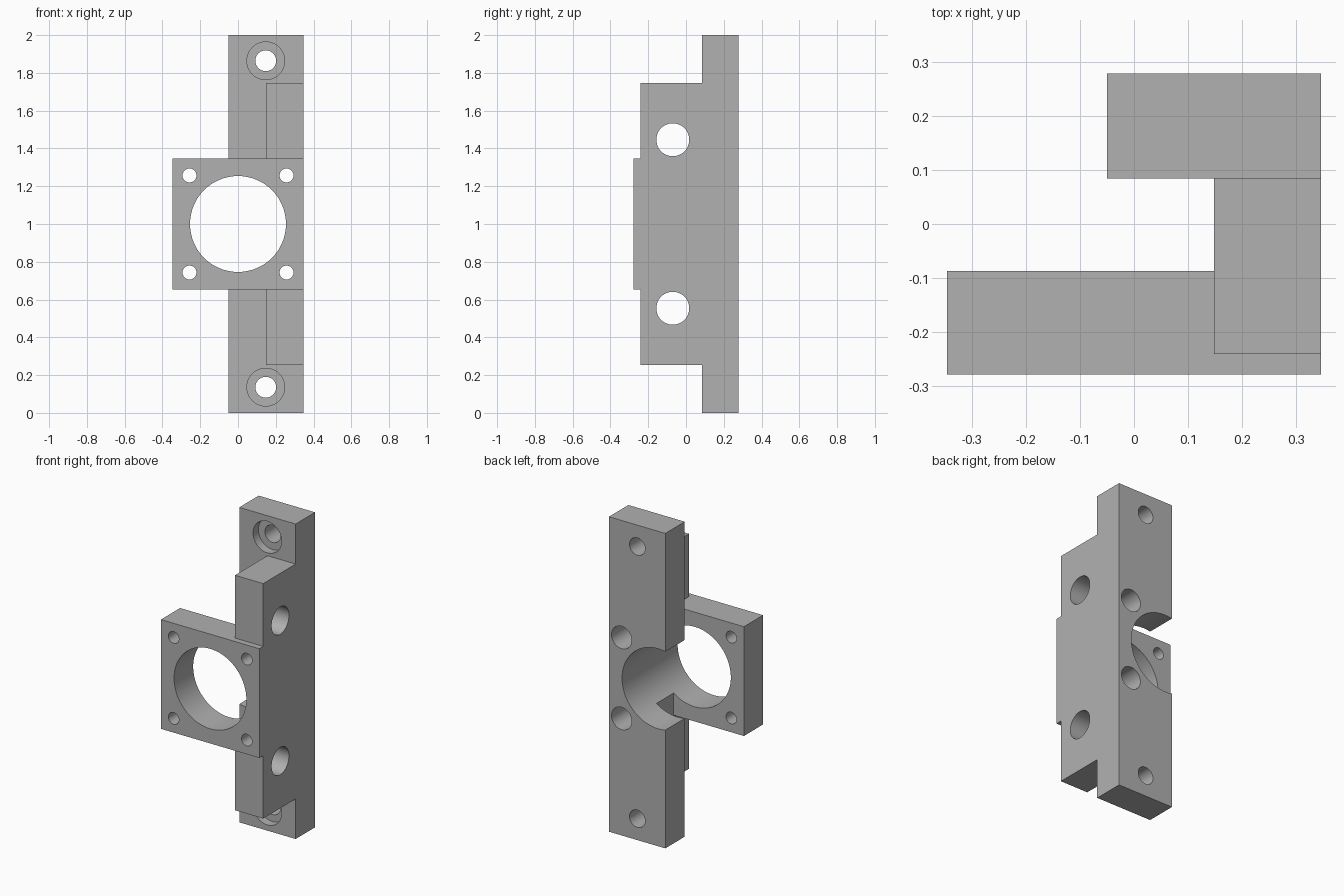
import bpy
import math
from mathutils import Vector

if "Cube" in bpy.data.objects:
    bpy.data.objects.remove(bpy.data.objects["Cube"], do_unlink=True)

grey = bpy.data.materials.new("plain grey")
grey.use_nodes = True
colour = (0.44, 0.44, 0.44, 1)
grey.diffuse_color = colour
grey.node_tree.nodes["Principled BSDF"].inputs["Base Color"].default_value = colour

MID = 1.0              # height of the symmetry plane
RIGHT = 0.346          # shared outer side
BACK, FRONT = 0.279, -0.279
PLATE_REAR = -0.087    # rear face of the motor plate
BACK_FRONT = 0.084     # front face of the mounting bar
Y_AXIS = (math.pi / 2, 0, 0)
X_AXIS = (0, math.pi / 2, 0)


def box(name, x0, x1, y0, y1, half_height):
    bpy.ops.mesh.primitive_cube_add(size=1, location=((x0 + x1) / 2, (y0 + y1) / 2, MID))
    ob = bpy.context.object
    ob.name = name
    ob.scale = (x1 - x0, y1 - y0, 2 * half_height)
    bpy.ops.object.transform_apply(location=True, rotation=False, scale=True)
    ob.data.materials.append(grey)
    return ob


def combine(target, other, operation):
    mod = target.modifiers.new(operation.lower(), "BOOLEAN")
    mod.operation = operation
    mod.solver = "EXACT"
    mod.object = other
    bpy.ops.object.select_all(action="DESELECT")
    target.select_set(True)
    bpy.context.view_layer.objects.active = target
    bpy.ops.object.modifier_apply(modifier=mod.name)
    bpy.data.objects.remove(other, do_unlink=True)


def drill(target, start, end, radius, rotation, sides=48):
    a, b = Vector(start), Vector(end)
    bpy.ops.mesh.primitive_cylinder_add(vertices=sides, radius=radius, depth=(b - a).length,
                                        location=(a + b) / 2, rotation=rotation)
    cutter = bpy.context.object
    cutter.name = "drill_cutter"
    cutter.hide_render = True
    cutter.data.materials.append(grey)
    combine(target, cutter, "DIFFERENCE")


# Solid body: mounting bar, side web and square motor plate
bracket = box("mounting_bracket", -0.05, RIGHT, BACK_FRONT, BACK, 1.0)
combine(bracket, box("side_web", 0.148, RIGHT, -0.241, BACK_FRONT + 0.05, 0.746), "UNION")
combine(bracket, box("motor_plate", -RIGHT, RIGHT, FRONT, PLATE_REAR, 0.347), "UNION")

# Large central bore through everything
drill(bracket, (0, -0.5, MID), (0, 0.5, MID), 0.254, Y_AXIS, 96)

for side in (-1, 1):
    # Counterbored mounting holes at the bar ends
    z = MID + side * 0.864
    drill(bracket, (0.147, -0.1, z), (0.147, 0.4, z), 0.055, Y_AXIS)
    drill(bracket, (0.147, -0.1, z), (0.147, BACK_FRONT + 0.054, z), 0.1, Y_AXIS)
    # Cross holes through the web
    z = MID + side * 0.446
    drill(bracket, (0, -0.07, z), (0.5, -0.07, z), 0.087, X_AXIS)
    # Corner screw holes, with wide access bores from the back
    z = MID + side * 0.257
    for x in (-0.257, 0.257):
        drill(bracket, (x, -0.5, z), (x, 0.5, z), 0.037, Y_AXIS)
    drill(bracket, (0.257, PLATE_REAR, z), (0.257, 0.5, z), 0.071, Y_AXIS)

bpy.ops.object.select_all(action="DESELECT")
bracket.select_set(True)
bpy.context.view_layer.objects.active = bracket
bpy.ops.object.shade_smooth_by_angle(angle=math.radians(30))
